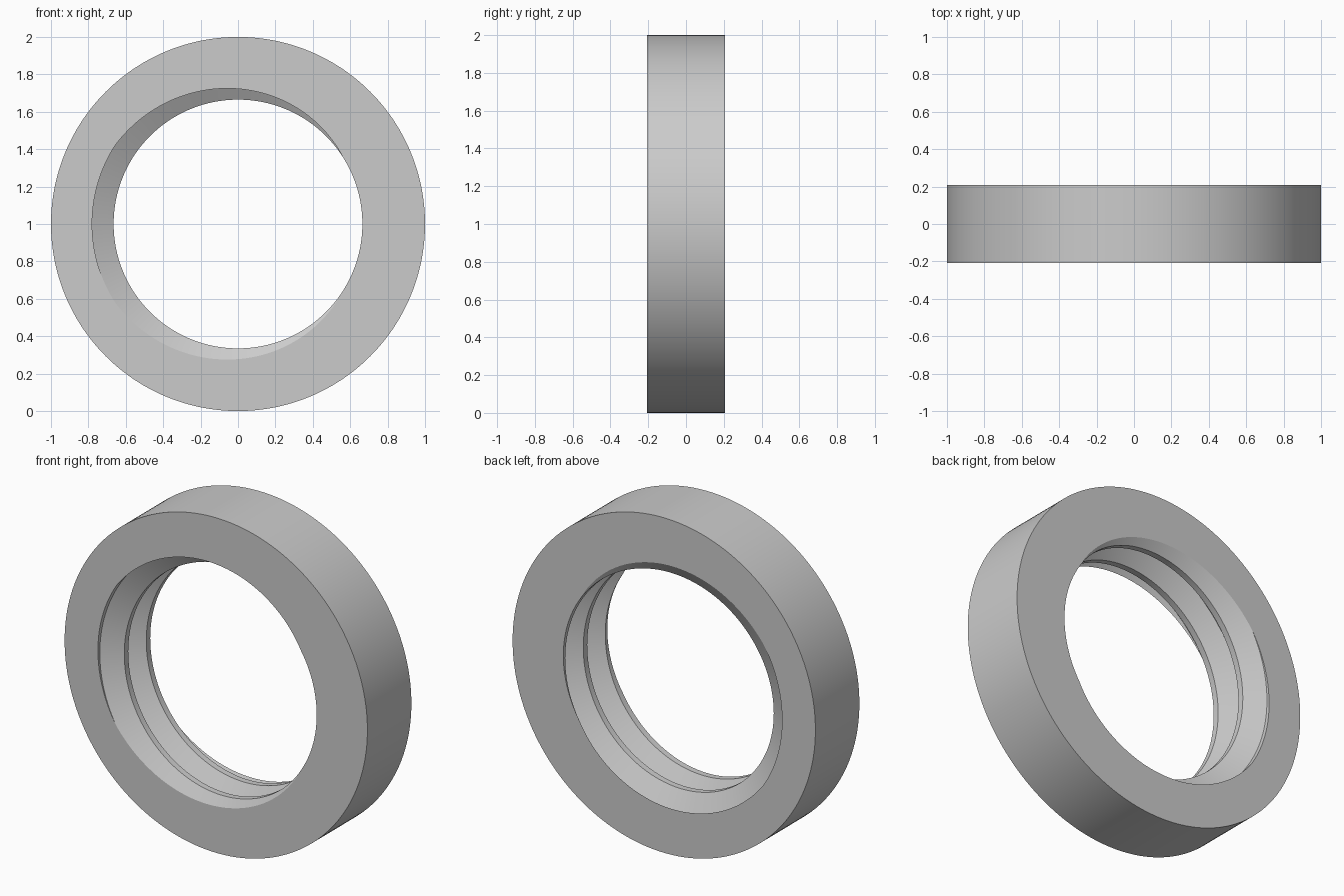
import bpy
import bmesh
from math import cos, sin, tau, radians

default_cube = bpy.data.objects.get("Cube")
if default_cube:
    bpy.data.objects.remove(default_cube, do_unlink=True)

OUTER, ROOT, CREST = 1.0, 0.78, 0.665   # radii of rim, groove bottom and thread crest
HALF = 0.2075                           # half the ring depth
PITCH = HALF                            # two full thread turns through the ring
FLAT = 0.09                             # half width of crest and root flats, in pitches
SEGMENTS = 200
TURNS = 4


def bore_radius(phase):
    """Trapezoidal thread: crest at phase 0, groove bottom at 0.5."""
    away = abs(phase % 1 - 0.5)
    slope = min(max((away - FLAT) / (0.5 - 2 * FLAT), 0), 1)
    return ROOT + (CREST - ROOT) * slope


def section(turn):
    """Closed ring section at one angle: rim corners, then the thread profile."""
    points = [(OUTER, HALF), (OUTER, -HALF)]
    for k in range(TURNS):
        for knot in (-FLAT, FLAT, 0.5 - FLAT, 0.5 + FLAT):
            y = -HALF + PITCH * (k + knot - turn)
            y = min(max(y, -HALF), HALF)
            points.append((bore_radius((y + HALF) / PITCH + turn), y))
    return points


# Threaded ring: sections swept around the y axis, with the thread advancing each step
bm = bmesh.new()
columns = []
for i in range(SEGMENTS + 1):
    angle = tau * i / SEGMENTS
    columns.append([bm.verts.new((r * cos(angle), y, 1 + r * sin(angle)))
                    for r, y in section(i / SEGMENTS)])
for a, b in zip(columns, columns[1:]):
    for j in range(len(a)):
        n = (j + 1) % len(a)
        bm.faces.new((a[j], a[n], b[n], b[j]))
bmesh.ops.remove_doubles(bm, verts=bm.verts[:], dist=0.00005)
bmesh.ops.recalc_face_normals(bm, faces=bm.faces[:])
mesh = bpy.data.meshes.new("threaded_ring")
bm.to_mesh(mesh)
bm.free()

ring = bpy.data.objects.new("threaded_ring", mesh)
bpy.context.collection.objects.link(ring)

# Plain grey material
grey = bpy.data.materials.new("light_grey")
grey.use_nodes = True
colour = (0.6, 0.6, 0.6, 1)
grey.diffuse_color = colour
grey.node_tree.nodes["Principled BSDF"].inputs["Base Color"].default_value = colour
mesh.materials.append(grey)

# Smooth rim and thread flanks with sharp edges
bpy.ops.object.select_all(action='DESELECT')
ring.select_set(True)
bpy.context.view_layer.objects.active = ring
bpy.ops.object.shade_smooth_by_angle(angle=radians(30))
